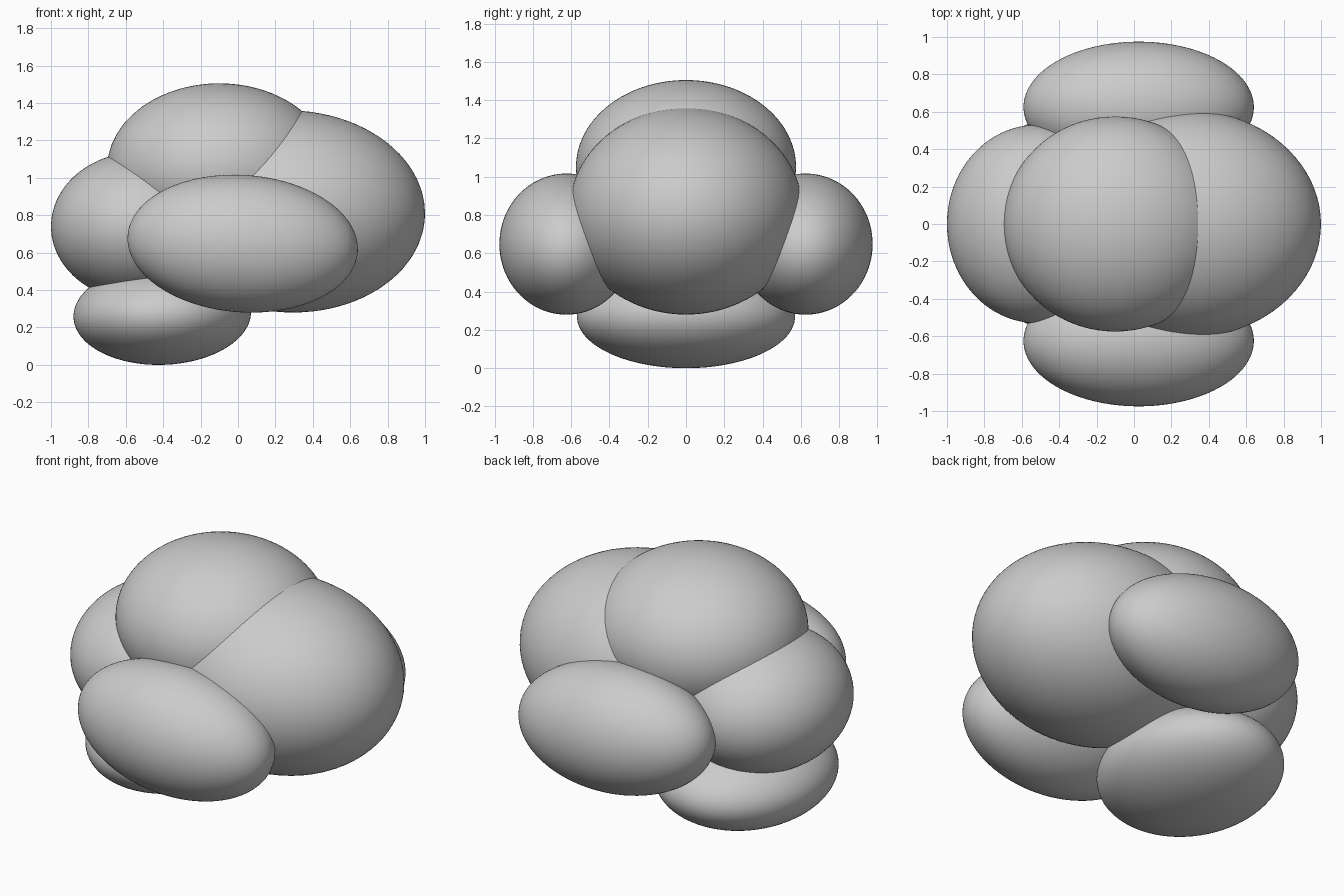
import bpy
from math import radians

if "Cube" in bpy.data.objects:
    bpy.data.objects.remove(bpy.data.objects["Cube"])


def lobe(name, centre, radii, tilt=0.0):
    """Smooth rounded lump: an ellipsoid tilted about the y axis."""
    bpy.ops.mesh.primitive_ico_sphere_add(subdivisions=5, radius=1.0, location=centre)
    ob = bpy.context.object
    ob.name = name
    ob.data.name = name
    ob.scale = radii
    ob.rotation_euler = (0, radians(tilt), 0)
    bpy.ops.object.transform_apply(location=False, rotation=True, scale=True)
    bpy.ops.object.shade_smooth()
    return ob


# Central lobes, lined up along x
lobe("right_lobe", (0.28, 0, 0.82), (0.72, 0.61, 0.54), 2)
lobe("top_lobe", (-0.10, 0, 1.05), (0.60, 0.575, 0.455))
lobe("left_lobe", (-0.52, 0, 0.74), (0.48, 0.53, 0.40))
lobe("bottom_lobe", (-0.405, 0, 0.27), (0.475, 0.57, 0.27), -2)

# Mirrored pair of long lobes at the front and back
for side, label in ((-1, "front"), (1, "back")):
    lobe(label + "_side_lobe", (0.025, side * 0.625, 0.648), (0.617, 0.35, 0.367), 4)
